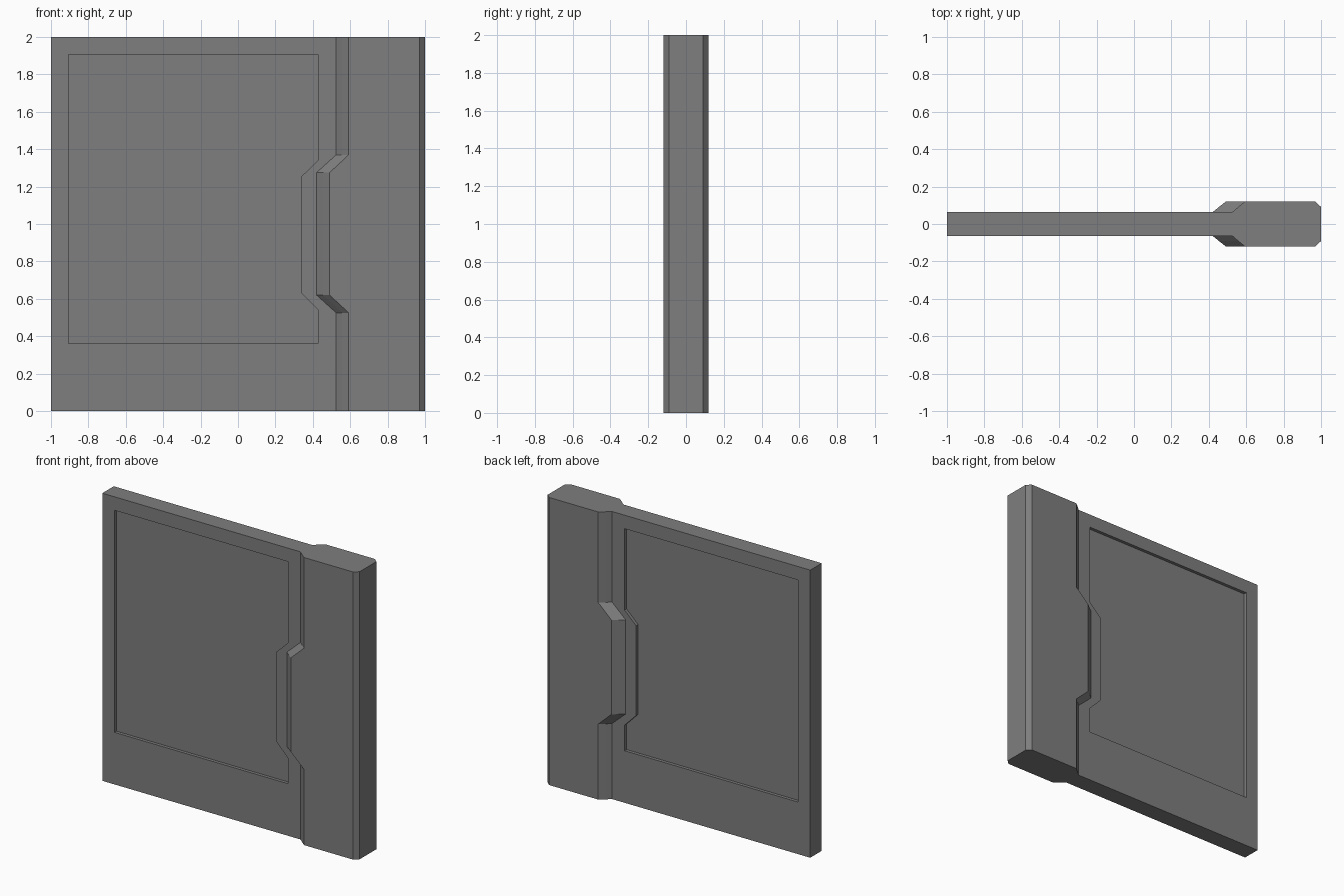
import bpy, bmesh, math

if "Cube" in bpy.data.objects:
    bpy.data.objects.remove(bpy.data.objects["Cube"])

FACE, GRIP, DEPTH = 0.063, 0.119, 0.022   # half thickness of panel, of grip; recess depth


def loft(name, rings):
    """Solid through a list of (outline of x,z points, y) rings."""
    bm = bmesh.new()
    loops = [[bm.verts.new((x, y, z)) for x, z in pts] for pts, y in rings]
    n = len(loops[0])
    for a, b in zip(loops, loops[1:]):
        for i in range(n):
            j = (i + 1) % n
            bm.faces.new((a[i], a[j], b[j], b[i]))
    bm.faces.new(loops[0])
    bm.faces.new(loops[-1][::-1])
    bmesh.ops.remove_doubles(bm, verts=bm.verts, dist=1e-5)
    bmesh.ops.recalc_face_normals(bm, faces=bm.faces)
    bmesh.ops.dissolve_limit(bm, angle_limit=math.radians(0.5),
                             verts=bm.verts, edges=bm.edges)
    mesh = bpy.data.meshes.new(name)
    bm.to_mesh(mesh)
    bm.free()
    mesh.materials.append(dark)
    ob = bpy.data.objects.new(name, mesh)
    bpy.context.collection.objects.link(ob)
    return ob


def outline(step, tab, right):
    """Grip outline: stepped left edge with a tab, straight right edge."""
    return [(step, 0), (step, 0.525), (tab, 0.62), (tab, 1.275),
            (step, 1.37), (step, 2), (right, 2), (right, 0)]


# Dark grey finish
dark = bpy.data.materials.new("dark_grey")
dark.diffuse_color = (0.21, 0.21, 0.21, 1)
dark.use_nodes = True
dark.node_tree.nodes["Principled BSDF"].inputs["Base Color"].default_value = dark.diffuse_color

# Body: thick chamfered grip with sloped step, running into the thin panel
half = [(outline(0.592, 0.49, 0.97), GRIP),
        (outline(0.557, 0.454, 1), 0.091),
        (outline(0.525, 0.42, 1), FACE),
        (outline(-1, -1, 1), FACE)]
body = loft("panel_body", [(p, -y) for p, y in half] + half[::-1])

# Shallow recess on both faces, notched around the tab
recess = [(-0.905, 0.362), (0.428, 0.362), (0.428, 0.54), (0.34, 0.63),
          (0.34, 1.255), (0.428, 1.34), (0.428, 1.906), (-0.905, 1.906)]
for side in (-1, 1):
    cutter = loft("recess_cutter", [(recess, side * (FACE - DEPTH)),
                                    (recess, side * 0.2)])
    cutter.hide_render = True
    mod = body.modifiers.new("recess", 'BOOLEAN')
    mod.operation, mod.solver, mod.object = 'DIFFERENCE', 'EXACT', cutter
    bpy.context.view_layer.objects.active = body
    bpy.ops.object.modifier_apply(modifier=mod.name)
    bpy.data.objects.remove(cutter)
